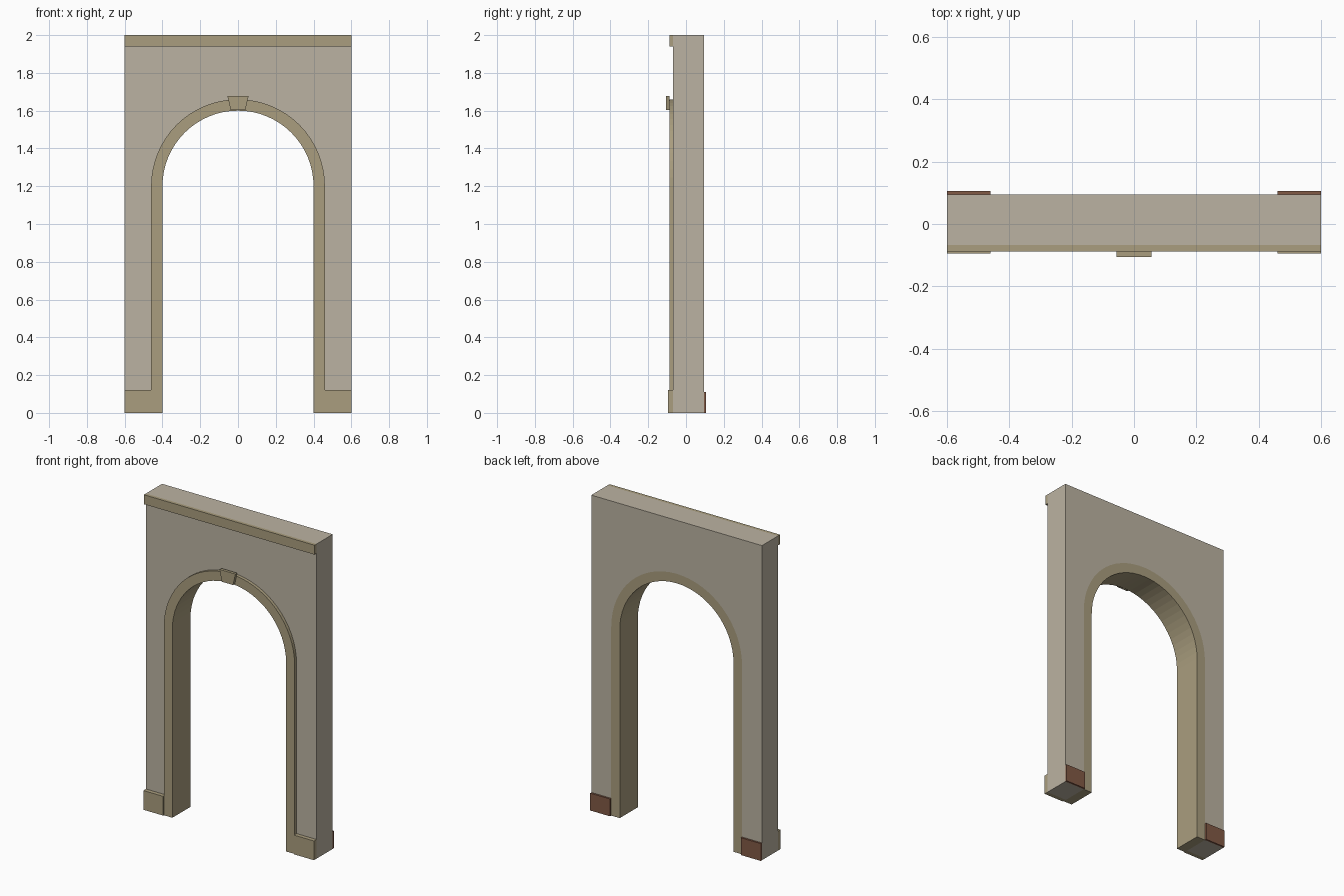
import bpy, bmesh, math

if "Cube" in bpy.data.objects:
    bpy.data.objects.remove(bpy.data.objects["Cube"])

SPRING, R_IN, R_OUT = 1.2, 0.40, 0.46
FRONT, BACK, TRIM_FRONT = -0.068, 0.094, -0.088
SEGMENTS = 32


def material(name, rgb):
    m = bpy.data.materials.new(name)
    m.diffuse_color = (*rgb, 1)
    m.use_nodes = True
    m.node_tree.nodes["Principled BSDF"].inputs["Base Color"].default_value = m.diffuse_color
    return m


plaster = material("plaster", (0.50, 0.45, 0.36))
stone = material("stone", (0.40, 0.34, 0.21))
wood = material("wood", (0.22, 0.10, 0.06))


def arch(r):
    """Arch outline from the left foot, over the top, to the right foot."""
    pts = [(-r, 0)]
    for i in range(SEGMENTS + 1):
        a = math.pi * (1 - i / SEGMENTS)
        pts.append((r * math.cos(a), SPRING + r * math.sin(a)))
    return pts + [(r, 0)]


def prism(name, outline, y0, y1, mat):
    """Extrude a front (x, z) outline from y0 to y1."""
    bm = bmesh.new()
    face = bm.faces.new([bm.verts.new((x, y0, z)) for x, z in outline])
    ext = bmesh.ops.extrude_face_region(bm, geom=[face], use_keep_orig=True)
    verts = [v for v in ext["geom"] if isinstance(v, bmesh.types.BMVert)]
    bmesh.ops.translate(bm, vec=(0, y1 - y0, 0), verts=verts)
    bmesh.ops.recalc_face_normals(bm, faces=bm.faces[:])
    me = bpy.data.meshes.new(name)
    bm.to_mesh(me)
    bm.free()
    me.materials.append(mat)
    ob = bpy.data.objects.new(name, me)
    bpy.context.collection.objects.link(ob)
    return ob


def rect(x0, x1, z0, z1):
    return [(x0, z0), (x1, z0), (x1, z1), (x0, z1)]


# Wall panel around the arched opening
prism("wall", [(-0.6, 0)] + arch(R_OUT) + [(0.6, 0), (0.6, 2), (-0.6, 2)],
      FRONT, BACK, plaster)

# Arch lining: proud at the front, flush at the back
prism("arch_trim", arch(R_OUT) + arch(R_IN)[::-1], TRIM_FRONT, BACK, stone)

# Top band
prism("top_band", rect(-0.6, 0.6, 1.94, 2), TRIM_FRONT, FRONT, stone)

# Keystone
prism("keystone", [(-0.039, 1.604), (0.039, 1.604), (0.056, 1.678), (-0.056, 1.678)],
      -0.106, TRIM_FRONT, stone)

# Front plinths and back skirting boards
for side, s in (("left", -1), ("right", 1)):
    prism("plinth_" + side, rect(s * 0.46, s * 0.6, 0, 0.122), -0.094, FRONT, stone)
    prism("skirting_" + side, rect(s * 0.46, s * 0.6, 0, 0.11), BACK, 0.106, wood)
